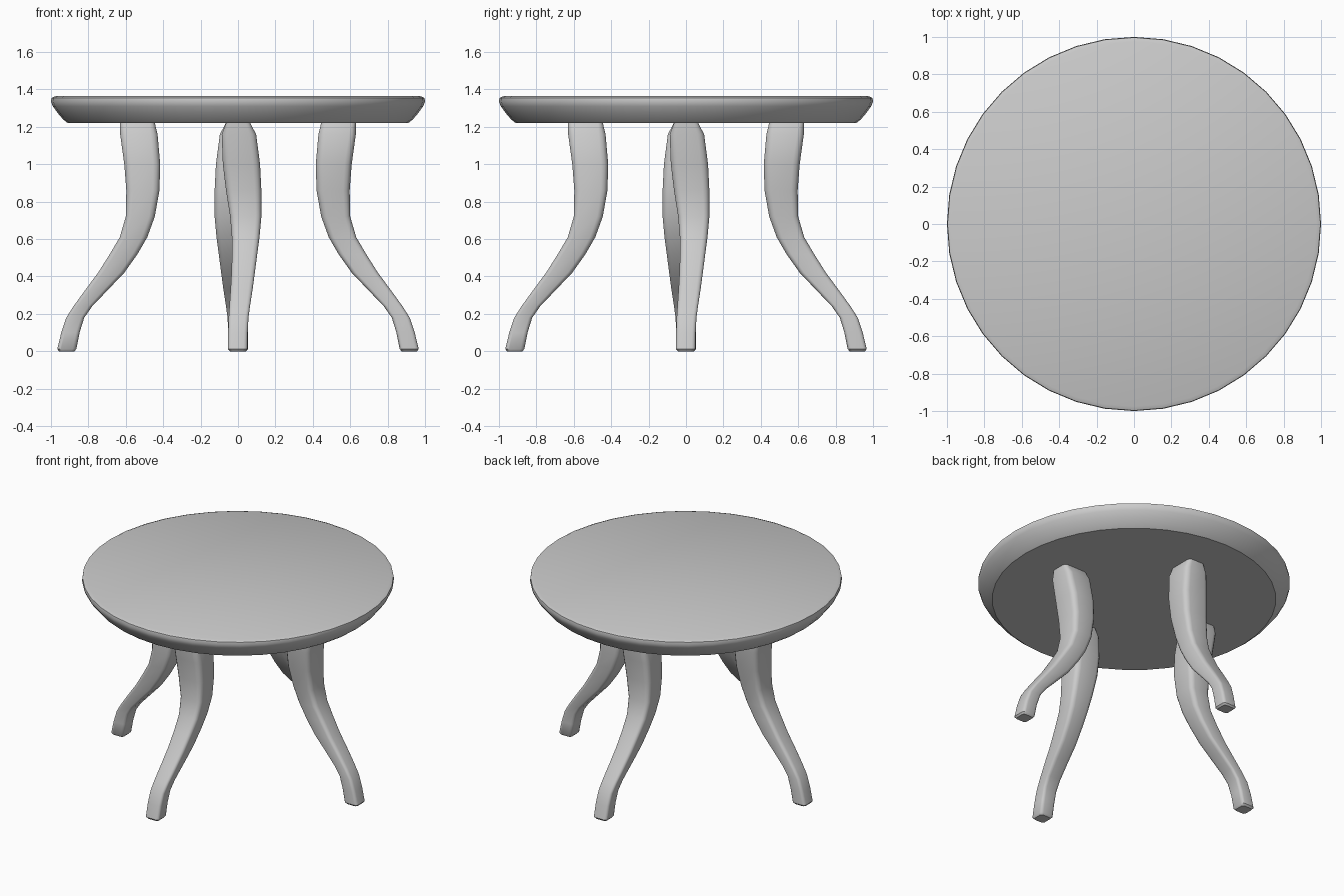
import bpy, bmesh
from math import sin, cos, pi

if "Cube" in bpy.data.objects:
    bpy.data.objects.remove(bpy.data.objects["Cube"])


def make_object(name, bm, angle):
    bmesh.ops.recalc_face_normals(bm, faces=bm.faces[:])
    mesh = bpy.data.meshes.new(name)
    bm.to_mesh(mesh)
    bm.free()
    ob = bpy.data.objects.new(name, mesh)
    bpy.context.collection.objects.link(ob)
    bpy.ops.object.select_all(action='DESELECT')
    ob.select_set(True)
    bpy.context.view_layer.objects.active = ob
    bpy.ops.object.shade_smooth_by_angle(angle=angle)
    return ob


def loft(name, rings, angle):
    """Skin a list of equal-length point rings and cap both ends."""
    bm = bmesh.new()
    rows = [[bm.verts.new(p) for p in ring] for ring in rings]
    n = len(rows[0])
    for a, b in zip(rows, rows[1:]):
        for i in range(n):
            j = (i + 1) % n
            bm.faces.new((a[i], a[j], b[j], b[i]))
    bm.faces.new(rows[0])
    bm.faces.new(rows[-1])
    return make_object(name, bm, angle)


# Round top: undercut, rounded rim
SIDES = 40
rim = [(0.91, 1.22), (0.935, 1.24), (0.965, 1.275), (0.99, 1.31),
       (1.0, 1.335), (0.997, 1.355), (0.975, 1.364)]
loft("table_top", [[(r * cos(2 * pi * i / SIDES), r * sin(2 * pi * i / SIDES), z)
                    for i in range(SIDES)] for r, z in rim], 0.6)

# Leg stations: height, inner and outer radius, two sideways edges
stations = [
    (0.0, 0.875, 0.957, -0.043, 0.040), (0.012, 0.864, 0.966, -0.054, 0.050),
    (0.10, 0.847, 0.945, -0.053, 0.052), (0.18, 0.822, 0.918, -0.050, 0.056),
    (0.24, 0.780, 0.880, -0.046, 0.064), (0.33, 0.694, 0.815, -0.040, 0.078),
    (0.42, 0.608, 0.748, -0.035, 0.090), (0.52, 0.537, 0.685, -0.032, 0.103),
    (0.61, 0.485, 0.632, -0.033, 0.115), (0.72, 0.445, 0.600, -0.042, 0.125),
    (0.86, 0.420, 0.597, -0.064, 0.125), (1.00, 0.416, 0.608, -0.081, 0.118),
    (1.16, 0.430, 0.630, -0.087, 0.097), (1.23, 0.447, 0.632, -0.060, 0.060)]


def leg_ring(z, r0, r1, s0, s1, turn):
    """Rounded rectangle section, turned about the table axis."""
    rad = 0.2 * min(r1 - r0, s1 - s0)
    pts = []
    corners = [(r1 - rad, s1 - rad), (r0 + rad, s1 - rad),
               (r0 + rad, s0 + rad), (r1 - rad, s0 + rad)]
    for k, (cx, cy) in enumerate(corners):
        for step in range(4):
            a = k * pi / 2 + step * pi / 6
            x, y = cx + rad * cos(a), cy + rad * sin(a)
            pts.append((x * cos(turn) - y * sin(turn),
                        x * sin(turn) + y * cos(turn), z))
    return pts


# Four curved legs, one per quarter turn
for k, side in enumerate(("right", "back", "left", "front")):
    loft(side + "_leg", [leg_ring(*s, k * pi / 2) for s in stations], 0.7)
